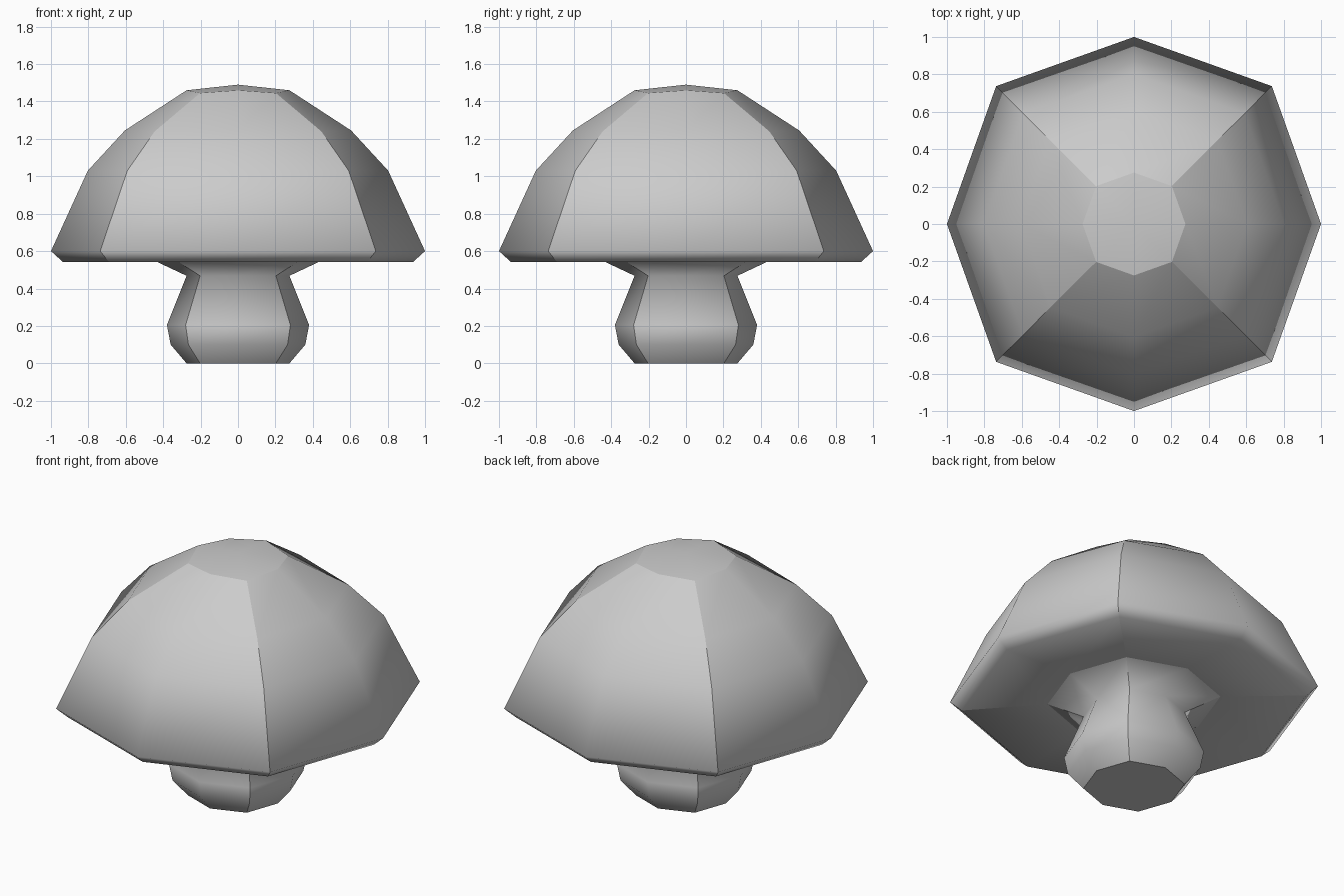
import bpy, bmesh

if "Cube" in bpy.data.objects:
    bpy.data.objects.remove(bpy.data.objects["Cube"])

DIAG = 0.737  # diagonal corner position as a share of the axis radius


def octagon_lathe(name, profile, base=False, apex=None):
    """Stack eight-sided rings (radius, height, diagonal drop) and skin them."""
    bm = bmesh.new()
    dirs = [(1, 0), (DIAG, DIAG), (0, 1), (-DIAG, DIAG),
            (-1, 0), (-DIAG, -DIAG), (0, -1), (DIAG, -DIAG)]
    rings = [[bm.verts.new((r * x, r * y, z - (drop if i % 2 else 0)))
              for i, (x, y) in enumerate(dirs)] for r, z, drop in profile]
    for a, b in zip(rings, rings[1:]):
        for i in range(8):
            j = (i + 1) % 8
            bm.faces.new((a[i], a[j], b[j], b[i]))
    hard = []
    if base:
        bm.faces.new(list(reversed(rings[0])))
        hard.append(rings[0])
    if apex is not None:
        tip = bm.verts.new((0, 0, apex))
        for i in range(8):
            bm.faces.new((rings[-1][i], rings[-1][(i + 1) % 8], tip))
        hard.append(rings[-1])
    for f in bm.faces:
        f.smooth = True
    # creases: the four diagonal ridges and the end rings
    for a, b in zip(rings, rings[1:]):
        for i in range(1, 8, 2):
            bm.edges.get((a[i], b[i])).smooth = False
    for ring in hard:
        for i in range(8):
            bm.edges.get((ring[i], ring[(i + 1) % 8])).smooth = False
    mesh = bpy.data.meshes.new(name)
    bm.to_mesh(mesh)
    bm.free()
    obj = bpy.data.objects.new(name, mesh)
    bpy.context.collection.objects.link(obj)
    return obj


# Bulging stem that flares into the underside of the cap
octagon_lathe("stem", [(0.275, 0, 0), (0.36, 0.1, 0), (0.38, 0.205, 0),
                       (0.275, 0.468, 0), (0.47, 0.56, 0)], base=True)

# Domed cap, from the underside out around the rim to the crown
octagon_lathe("cap", [(0.47, 0.56, 0), (0.937, 0.543, 0), (1.0, 0.6, 0),
                      (0.803, 1.03, 0), (0.605, 1.245, 0.005),
                      (0.275, 1.46, 0.015)], apex=1.49)
